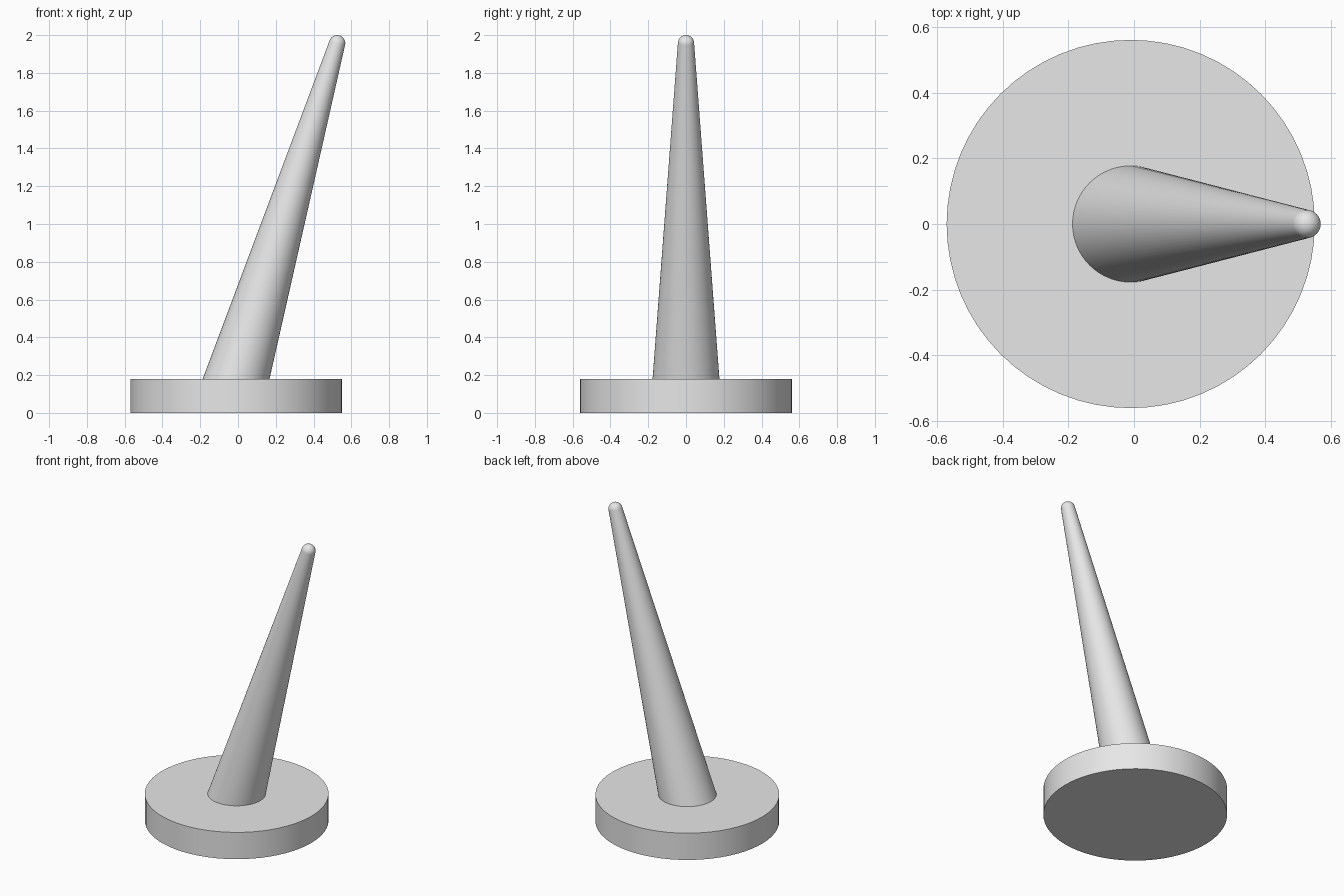
import bpy
import bmesh
from math import sin, cos, pi
from mathutils import Vector

cube = bpy.data.objects.get("Cube")
if cube:
    bpy.data.objects.remove(cube, do_unlink=True)

SEGMENTS = 64
BASE_RADIUS, BASE_HEIGHT = 0.56, 0.18
FOOT = Vector((-0.01, 0, BASE_HEIGHT))
TIP = Vector((0.525, 0, 1.957))
FOOT_RADIUS, TIP_RADIUS = 0.177, 0.043

grey = bpy.data.materials.new("light_grey")
grey.use_nodes = True
colour = (0.8, 0.8, 0.8, 1)
grey.diffuse_color = colour
grey.node_tree.nodes["Principled BSDF"].inputs["Base Color"].default_value = colour


def loft(name, rings):
    """Skin circles given as (centre, radius, axis) and cap both ends."""
    bm = bmesh.new()
    loops = []
    for centre, radius, axis in rings:
        side = Vector((0, 1, 0))
        across = side.cross(axis)
        angles = [2 * pi * i / SEGMENTS for i in range(SEGMENTS)]
        loops.append([bm.verts.new(centre + radius * (across * cos(a) + side * sin(a)))
                      for a in angles])
    for low, high in zip(loops, loops[1:]):
        for i in range(SEGMENTS):
            j = (i + 1) % SEGMENTS
            bm.faces.new((low[i], low[j], high[j], high[i]))
    bm.faces.new(loops[0])
    bm.faces.new(loops[-1])
    bmesh.ops.recalc_face_normals(bm, faces=bm.faces)
    mesh = bpy.data.meshes.new(name)
    bm.to_mesh(mesh)
    bm.free()
    mesh.materials.append(grey)
    obj = bpy.data.objects.new(name, mesh)
    bpy.context.collection.objects.link(obj)
    bpy.ops.object.select_all(action="DESELECT")
    obj.select_set(True)
    bpy.context.view_layer.objects.active = obj
    bpy.ops.object.shade_smooth_by_angle()
    return obj


up = Vector((0, 0, 1))
lean = (TIP - FOOT).normalized()

# Round flat base
loft("base_disc", [(Vector((FOOT.x, 0, 0)), BASE_RADIUS, up), (FOOT, BASE_RADIUS, up)])

# Leaning tapered post with a level foot and a rounded tip
rings = [(FOOT, FOOT_RADIUS, up)]
STEPS = 12
for k in range(STEPS):
    a = pi / 2 * k / STEPS
    rings.append((TIP + lean * TIP_RADIUS * sin(a), TIP_RADIUS * cos(a), lean))
rings.append((TIP + lean * TIP_RADIUS, 0.001, lean))
loft("leaning_post", rings)
